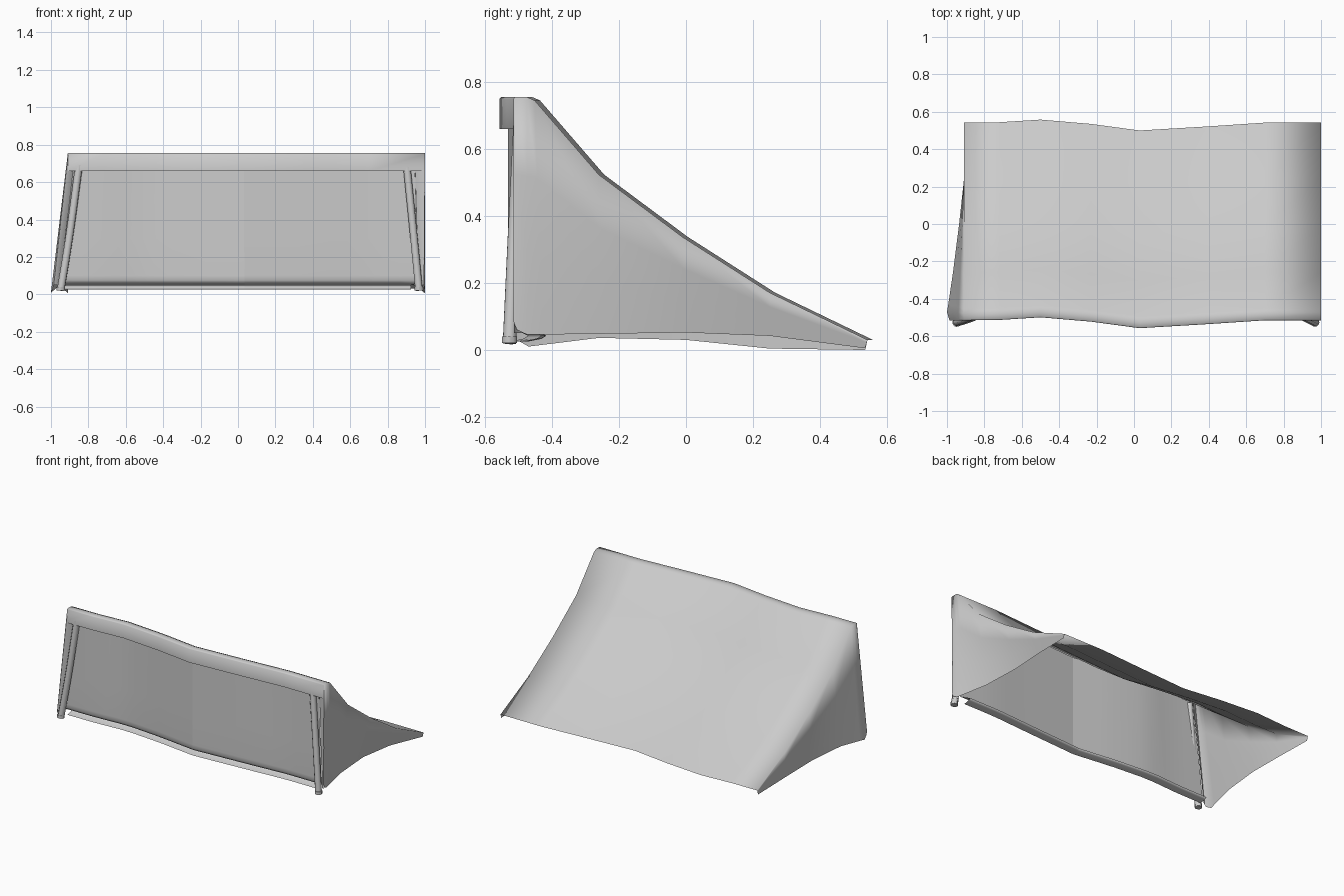
import bpy, bmesh
from mathutils import Vector

if "Cube" in bpy.data.objects:
    bpy.data.objects.remove(bpy.data.objects["Cube"])


def lerp_table(table, x):
    for (a, fa), (b, fb) in zip(table, table[1:]):
        if x <= b:
            return fa + (fb - fa) * max(0, (x - a) / (b - a))
    return table[-1][1]


# gentle waviness of the cloth along its width
WAVE = [(-0.91, 0), (-0.72, 0.002), (-0.5, 0.016), (-0.23, -0.007),
        (0.03, -0.042), (0.4, -0.02), (0.7, 0), (1.0, 0)]


def wave(x):
    return lerp_table(WAVE, x)


def add_grid(bm, rows):
    vs = [[bm.verts.new(p) for p in r] for r in rows]
    for r0, r1 in zip(vs, vs[1:]):
        for k in range(len(r0) - 1):
            bm.faces.new((r0[k], r0[k + 1], r1[k + 1], r1[k]))


def finish(bm, name, angle=3.14):
    bmesh.ops.remove_doubles(bm, verts=bm.verts, dist=0.0005)
    bmesh.ops.recalc_face_normals(bm, faces=bm.faces)
    me = bpy.data.meshes.new(name)
    bm.to_mesh(me)
    bm.free()
    ob = bpy.data.objects.new(name, me)
    bpy.context.collection.objects.link(ob)
    bpy.context.view_layer.objects.active = ob
    ob.select_set(True)
    bpy.ops.object.shade_smooth_by_angle(angle=angle)
    ob.select_set(False)
    return ob


# canopy: valance, ridge and sloping roof, joined to both side walls
PROFILE = [(-0.515, 0.66), (-0.515, 0.75), (-0.51, 0.755), (-0.475, 0.755), (-0.452, 0.745),
           (-0.26, 0.523), (-0.01, 0.337), (0.25, 0.171), (0.542, 0.03)]
# bottom hem of each wall: x, y, z for every profile point after the first
RIGHT_HEM = [(0.995, -0.515, 0.085), (0.995, -0.505, 0.06), (0.99, -0.475, 0.046),
             (0.98, -0.43, 0.046), (0.945, -0.26, 0.048), (0.93, 0.0, 0.052),
             (0.955, 0.25, 0.042), (1.0, 0.535, 0.005)]
LEFT_HEM = [(-0.985, -0.515, 0.05), (-0.99, -0.505, 0.03), (-1.0, -0.47, 0.01),
            (-0.993, -0.43, 0.015), (-0.968, -0.26, 0.036), (-0.935, 0.0, 0.03),
            (-0.908, 0.25, 0.004), (-0.91, 0.535, 0.0)]

bm = bmesh.new()
add_grid(bm, [[(x, y + w, z) for y, z in PROFILE] for x, w in WAVE])
for x, hem in ((-0.91, LEFT_HEM), (1.0, RIGHT_HEM)):
    tops = [Vector((x, y, z)) for y, z in PROFILE[1:]]
    add_grid(bm, [[t.lerp(Vector(h), k / 3) for t, h in zip(tops, hem)] for k in range(4)])
finish(bm, "canopy")

# narrow returns where the side walls fold round the front
for name, top, edge, low, low_edge in (
        ("left_return", -0.91, -0.87, -0.985, -0.955),
        ("right_return", 1.0, 0.945, 0.995, 0.965)):
    bm = bmesh.new()
    rows = []
    for k in range(6):
        t = k / 5
        xo, xi = top + (low - top) * t, edge + (low_edge - edge) * t
        z = 0.74 + (0.05 - 0.74) * t
        rows.append([(xo, -0.513, z), ((xo + xi) / 2, -0.505, z), (xi, -0.488, z)])
    add_grid(bm, rows)
    finish(bm, name)

# two front curtains with a tucked hem
CURTAIN = [(-0.49, 0.7), (-0.49, 0.5), (-0.49, 0.3), (-0.49, 0.1), (-0.489, 0.075),
           (-0.48, 0.06), (-0.445, 0.05), (-0.43, 0.042), (-0.445, 0.033), (-0.485, 0.025)]
for name, top_a, top_b, low_a, low_b in (
        ("left_curtain", -0.875, 0.032, -0.955, 0.034),
        ("right_curtain", 0.032, 0.945, 0.034, 0.965)):
    bm = bmesh.new()
    rows = []
    for k in range(11):
        row = []
        for y, z in CURTAIN:
            t = (0.72 - z) / 0.7
            a, b = top_a + (low_a - top_a) * t, top_b + (low_b - top_b) * t
            if z < 0.055:  # hem stops short of the posts
                a, b = max(a, -0.93), min(b, 0.925)
            x = a + (b - a) * k / 10
            row.append((x, y + wave(x), z))
        rows.append(row)
    add_grid(bm, rows)
    finish(bm, name)

# slightly bowed corner posts
for name, pts in (
        ("left_post", [(-0.948, -0.527, 0.02), (-0.903, -0.514, 0.3), (-0.85, -0.495, 0.69)]),
        ("right_post", [(0.968, -0.527, 0.02), (0.941, -0.514, 0.3), (0.902, -0.495, 0.69)])):
    cu = bpy.data.curves.new(name, 'CURVE')
    cu.dimensions = '3D'
    cu.bevel_depth = 0.021
    cu.bevel_resolution = 2
    cu.use_fill_caps = True
    sp = cu.splines.new('BEZIER')
    sp.bezier_points.add(len(pts) - 1)
    for bp, p in zip(sp.bezier_points, pts):
        bp.co = p
        bp.handle_left_type = bp.handle_right_type = 'AUTO'
    ob = bpy.data.objects.new(name, cu)
    bpy.context.collection.objects.link(ob)
    # foot collar
    bpy.ops.mesh.primitive_cylinder_add(vertices=12, radius=0.023, depth=0.02,
                                        location=(pts[0][0], pts[0][1], 0.03))
    bpy.context.object.name = name.replace("post", "post_foot")
    bpy.ops.object.shade_smooth_by_angle()
